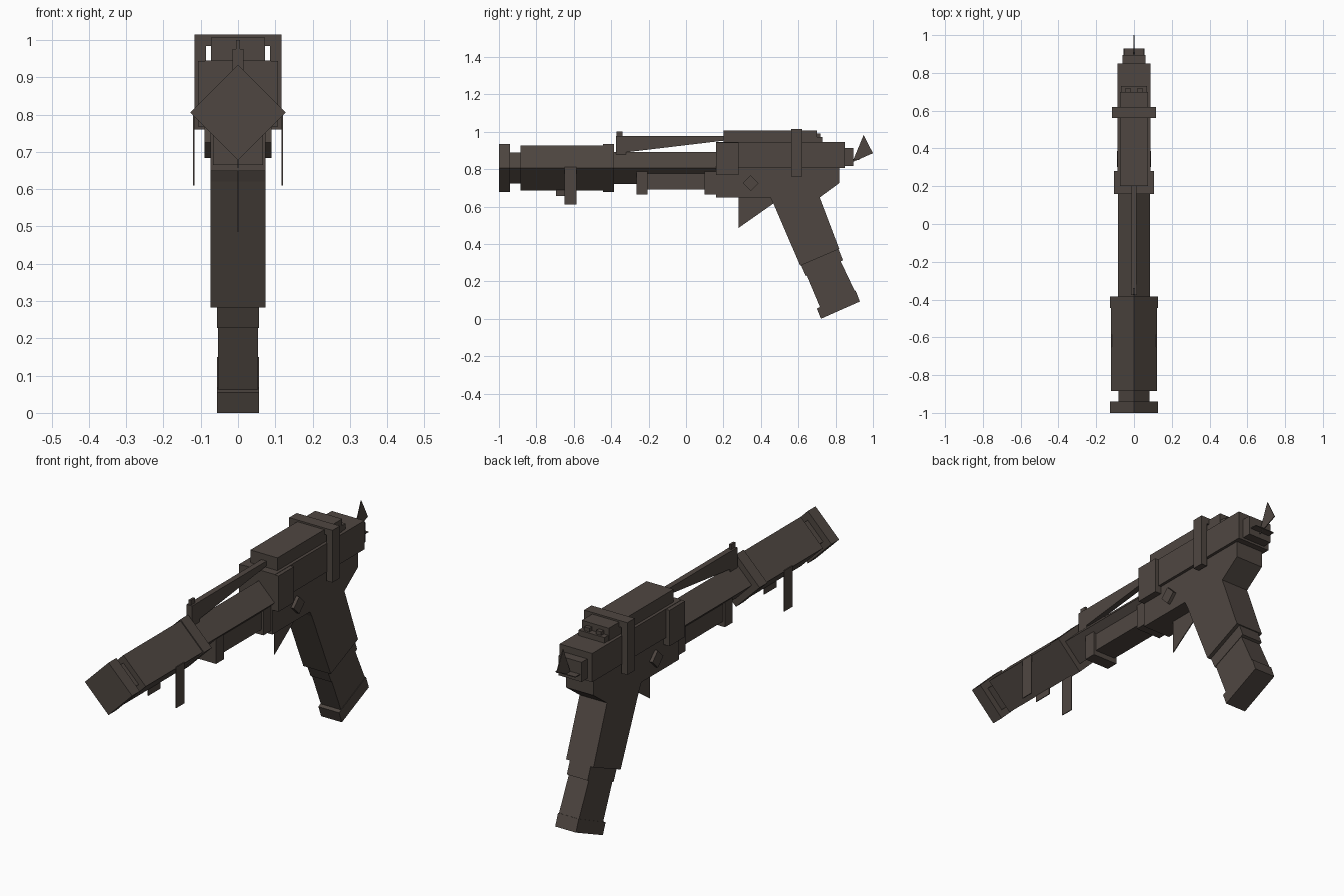
import bpy
import bmesh
from mathutils import Vector

cube = bpy.data.objects.get("Cube")
if cube:
    bpy.data.objects.remove(cube, do_unlink=True)

metal = bpy.data.materials.new("dark brown metal")
metal.use_nodes = True
color = (0.078, 0.062, 0.053, 1)
metal.diffuse_color = color
bsdf = metal.node_tree.nodes["Principled BSDF"]
bsdf.inputs["Base Color"].default_value = color
bsdf.inputs["Roughness"].default_value = 0.8


def extrude(name, points, offset):
    """Flat outline pushed along offset into a solid."""
    bm = bmesh.new()
    face = bm.faces.new([bm.verts.new(p) for p in points])
    geom = bmesh.ops.extrude_face_region(bm, geom=[face])["geom"]
    moved = [g for g in geom if isinstance(g, bmesh.types.BMVert)]
    bmesh.ops.translate(bm, verts=moved, vec=Vector(offset))
    bmesh.ops.recalc_face_normals(bm, faces=bm.faces)
    mesh = bpy.data.meshes.new(name)
    bm.to_mesh(mesh)
    bm.free()
    mesh.materials.append(metal)
    obj = bpy.data.objects.new(name, mesh)
    bpy.context.collection.objects.link(obj)
    return obj


def slab(name, half, outline, x=0):
    """Side outline (y, z) with a half width across x."""
    return extrude(name, [(x - half, y, z) for y, z in outline], (2 * half, 0, 0))


def box(name, half, y0, y1, z0, z1, x=0):
    return slab(name, half, [(y0, z0), (y1, z0), (y1, z1), (y0, z1)], x)


def diamond(name, r, y0, y1, z=0.806):
    ring = [(r, y0, z), (0, y0, z + r), (-r, y0, z), (0, y0, z - r)]
    return extrude(name, ring, (0, y1 - y0, 0))


THIN = 0.002

# Square barrel standing on its edge
diamond("muzzle_ring", 0.128, -1, -0.94)
diamond("muzzle_neck", 0.083, -0.94, -0.885)
diamond("barrel_sleeve", 0.121, -0.885, -0.445)
diamond("sleeve_ring", 0.128, -0.445, -0.385)
diamond("barrel", 0.086, -0.385, 0.2)

# Thin plates hanging under the sleeve
for side, x in (("left", 0.119), ("right", -0.119)):
    box(side + "_leg_plate", THIN, -0.65, -0.585, 0.61, 0.81, x)
box("sleeve_fin", THIN, -0.695, -0.6, 0.656, 0.72)

# Front sight and sloping rail
box("front_sight_base", 0.015, -0.375, -0.32, 0.87, 0.976)
box("front_sight_post", 0.006, -0.372, -0.34, 0.976, 1.0)
slab("sight_rail", 0.014, [(-0.32, 0.89), (0.2, 0.952), (0.2, 0.976), (-0.32, 0.976)])

# Block under the barrel
box("forestock", 0.056, -0.205, 0.1, 0.69, 0.79)
box("forestock_front", 0.067, -0.265, -0.205, 0.665, 0.79)
box("forestock_rear", 0.067, 0.1, 0.16, 0.665, 0.79)

# Receiver
box("upper_receiver", 0.088, 0.16, 0.85, 0.805, 0.945)
slab("lower_receiver", 0.074, [(0.16, 0.81), (0.16, 0.648), (0.715, 0.648),
                               (0.82, 0.725), (0.82, 0.81)])
box("front_panel", 0.107, 0.16, 0.28, 0.768, 0.943)
box("top_cover", 0.073, 0.2, 0.7, 0.94, 1.007)
box("rear_cap", 0.062, 0.85, 0.895, 0.816, 0.912)
slab("side_pin", 0.09, [(0.303, 0.725), (0.345, 0.683), (0.387, 0.725), (0.345, 0.767)])

# Clamp band around the receiver
box("band_top", 0.117, 0.562, 0.62, 0.984, 1.015)
for side, x in (("left", 0.1015), ("right", -0.1015)):
    box("band_" + side, 0.0155, 0.562, 0.62, 0.76, 0.984, x)

# Rear sight
box("rear_sight_base", 0.07, 0.7, 0.73, 0.94, 0.972)
for side, x in (("left", 0.032), ("right", -0.032)):
    box("rear_sight_" + side, 0.014, 0.7, 0.72, 0.972, 0.99, x)

# Hammer
slab("hammer", THIN, [(0.89, 0.837), (0.95, 0.982), (1.0, 0.885)])
box("hammer_plate", 0.053, 0.89, 0.93, 0.848, 0.852)

# Trigger guard
slab("trigger_guard", THIN, [(0.28, 0.655), (0.28, 0.485), (0.465, 0.615), (0.48, 0.655)])

# Slanted grip and magazine
slab("grip", 0.074, [(0.45, 0.648), (0.465, 0.62), (0.61, 0.283), (0.82, 0.373),
                     (0.715, 0.65)])
slab("grip_collar", 0.056, [(0.612, 0.29), (0.64, 0.228), (0.84, 0.312), (0.815, 0.375)])
slab("magazine", 0.054, [(0.642, 0.24), (0.722, 0.05), (0.907, 0.14), (0.825, 0.312)])
slab("magazine_foot", 0.056, [(0.7, 0.055), (0.722, 0), (0.93, 0.092), (0.908, 0.15)])
